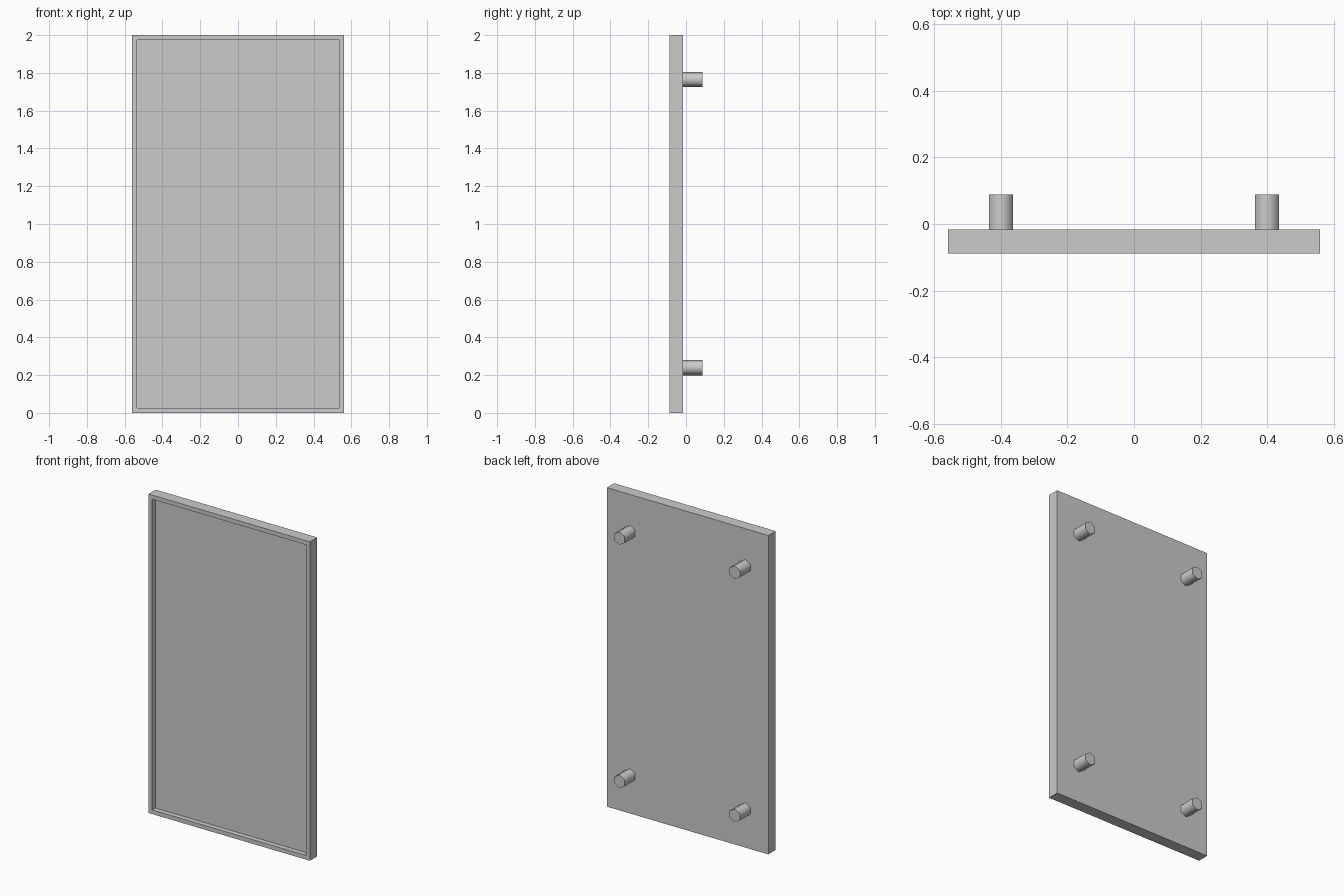
import bpy, bmesh, math
from mathutils import Matrix

if "Cube" in bpy.data.objects:
    bpy.data.objects.remove(bpy.data.objects["Cube"])

FRONT, BACK, PEG_END = -0.088, -0.016, 0.088
WIDTH, HEIGHT = 1.12, 2.0
RIM, DEPTH = 0.026, 0.032


def add_object(name, bm):
    mesh = bpy.data.meshes.new(name)
    bm.to_mesh(mesh)
    bm.free()
    obj = bpy.data.objects.new(name, mesh)
    bpy.context.collection.objects.link(obj)
    return obj


# Board: box with a shallow recess on the front, leaving a thin raised rim
bm = bmesh.new()
size = Matrix.Diagonal((WIDTH, BACK - FRONT, HEIGHT, 1))
bmesh.ops.create_cube(bm, size=1, matrix=Matrix.Translation((0, (FRONT + BACK) / 2, HEIGHT / 2)) @ size)
bm.normal_update()
front = min(bm.faces, key=lambda f: f.calc_center_median().y)
bmesh.ops.inset_region(bm, faces=[front], thickness=RIM, use_even_offset=True)
recess = bmesh.ops.extrude_discrete_faces(bm, faces=[front])["faces"][0]
bmesh.ops.translate(bm, vec=(0, DEPTH, 0), verts=recess.verts)
bmesh.ops.recalc_face_normals(bm, faces=bm.faces)
add_object("board_panel", bm)


# Mounting pegs: six-sided, smooth-shaded sides with flat caps, points up and down
def add_peg(name, x, z):
    start = BACK
    bm = bmesh.new()
    place = Matrix.Translation((x, (start + PEG_END) / 2, z)) @ Matrix.Rotation(math.pi / 2, 4, "X")
    bmesh.ops.create_cone(bm, cap_ends=True, segments=6, radius1=0.041, radius2=0.041,
                          depth=PEG_END - start, matrix=place)
    # Put the hexagon's points on the vertical axis
    zs = max(v.co.z for v in bm.verts) - z
    if zs < 0.04:
        pivot = Matrix.Translation((-x, 0, -z))
        bmesh.ops.rotate(bm, verts=bm.verts, cent=(0, 0, 0), space=pivot,
                         matrix=Matrix.Rotation(math.pi / 6, 3, "Y"))
    for f in bm.faces:
        f.smooth = len(f.verts) == 4
    for e in bm.edges:
        if any(len(f.verts) == 6 for f in e.link_faces):
            e.smooth = False
    add_object(name, bm)


for side, x in (("left", -0.4), ("right", 0.4)):
    for level, z in (("lower", 0.24), ("upper", 1.765)):
        add_peg(f"{level}_{side}_peg", x, z)
